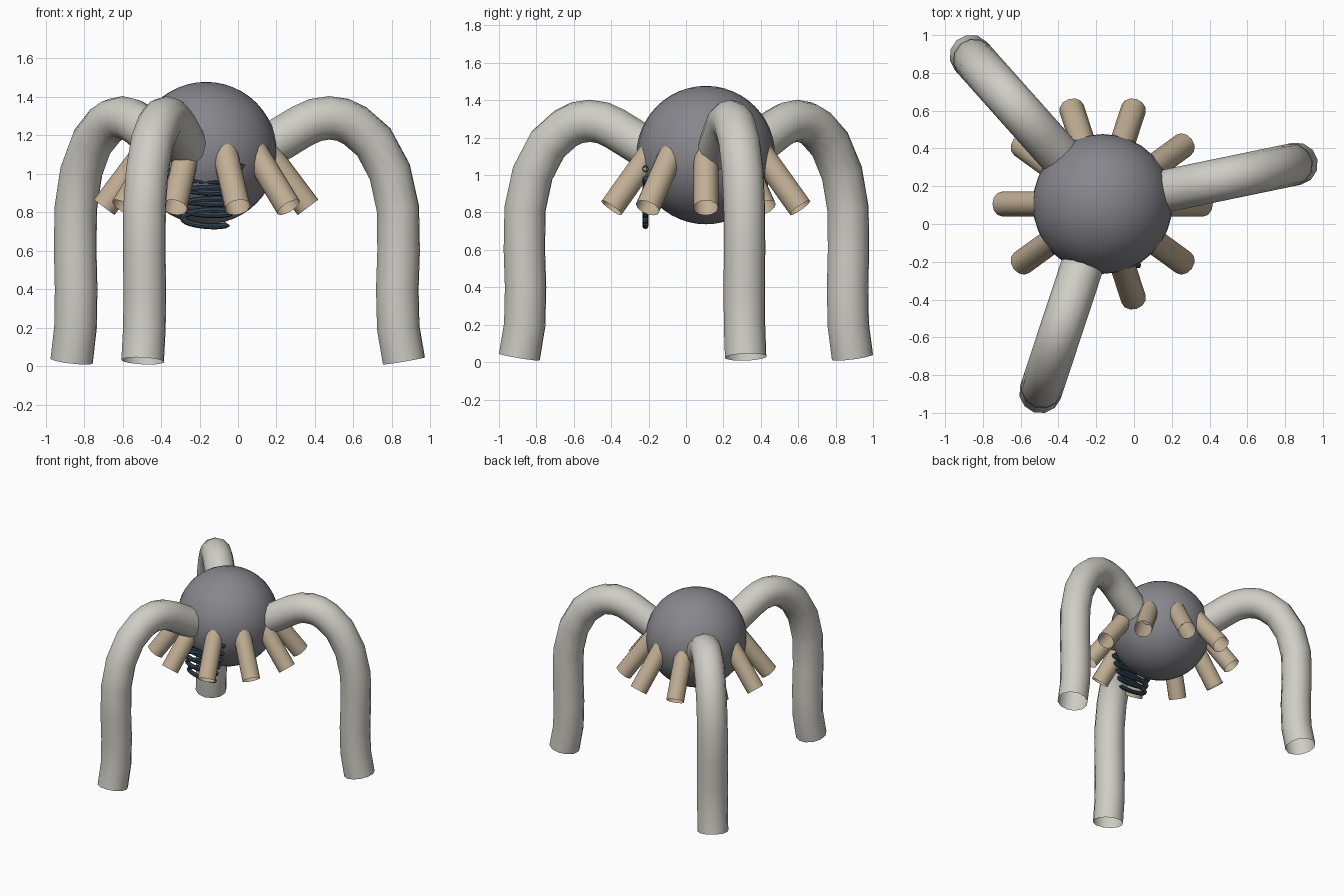
import bpy, math
from mathutils import Vector

if "Cube" in bpy.data.objects:
    bpy.data.objects.remove(bpy.data.objects["Cube"])

CENTER = Vector((-0.166, 0.106, 1.107))
BODY_R = 0.37


def material(name, rgb):
    m = bpy.data.materials.new(name)
    m.diffuse_color = (*rgb, 1)
    m.use_nodes = True
    m.node_tree.nodes["Principled BSDF"].inputs["Base Color"].default_value = m.diffuse_color
    return m


pale_grey = material("pale_grey", (0.62, 0.61, 0.56))
mid_grey = material("mid_grey", (0.24, 0.24, 0.265))
tan = material("tan", (0.54, 0.43, 0.30))
slate = material("dark_slate", (0.035, 0.06, 0.09))


def tube(name, points, radius, mat, bevel_res):
    """Open round tube swept along a path, turned into a mesh."""
    cu = bpy.data.curves.new(name, "CURVE")
    cu.dimensions = "3D"
    cu.bevel_depth = radius
    cu.bevel_resolution = bevel_res
    sp = cu.splines.new("POLY")
    sp.points.add(len(points) - 1)
    for p, co in zip(sp.points, points):
        p.co = (*co, 1)
    ob = bpy.data.objects.new(name, cu)
    bpy.context.collection.objects.link(ob)
    bpy.ops.object.select_all(action="DESELECT")
    bpy.context.view_layer.objects.active = ob
    ob.select_set(True)
    bpy.ops.object.convert(target="MESH")
    ob = bpy.context.object
    ob.data.materials.clear()
    ob.data.materials.append(mat)
    bpy.ops.object.shade_smooth_by_angle(angle=math.radians(40))
    return ob


def around(angle, profile):
    """Place (radius, height) points in a vertical plane through the body."""
    return [(CENTER.x + r * math.cos(angle), CENTER.y + r * math.sin(angle), z)
            for r, z in profile]


# Round body
bpy.ops.mesh.primitive_uv_sphere_add(segments=32, ring_count=24, radius=BODY_R, location=CENTER)
body = bpy.context.object
body.name = "body"
body.data.materials.append(mid_grey)
bpy.ops.object.shade_smooth()

# Three arched legs
leg_profile = [(0.27, 1.11), (0.378, 1.17), (0.51, 1.248), (0.58, 1.279), (0.654, 1.29),
               (0.725, 1.28), (0.79, 1.25), (0.89, 1.165), (0.975, 1.01), (1.018, 0.82),
               (1.022, 0.6), (1.015, 0.4), (1.02, 0.2), (1.05, 0.027)]
for i in range(3):
    tube(f"leg_{i + 1}", around(math.radians(11.7 + 120 * i), leg_profile), 0.113, pale_grey, 4)

# Ring of ten slanted pegs
for i in range(10):
    tube(f"peg_{i + 1}", around(math.radians(36 * i), [(0.27, 1.172), (0.53, 0.825)]), 0.067, tan, 4)

# Flat coil on the front, narrowing downwards
TURNS, STEPS = 5, 24
coil = []
for k in range(TURNS * STEPS + 1):
    f = k / (TURNS * STEPS)
    a = 2 * math.pi * k / STEPS
    width = 0.195 - 0.083 * f
    coil.append((CENTER.x + width * math.cos(a), -0.217, 1.03 - 0.29 * f + 0.026 * math.sin(a)))
tube("coil", coil, 0.016, slate, 2)
